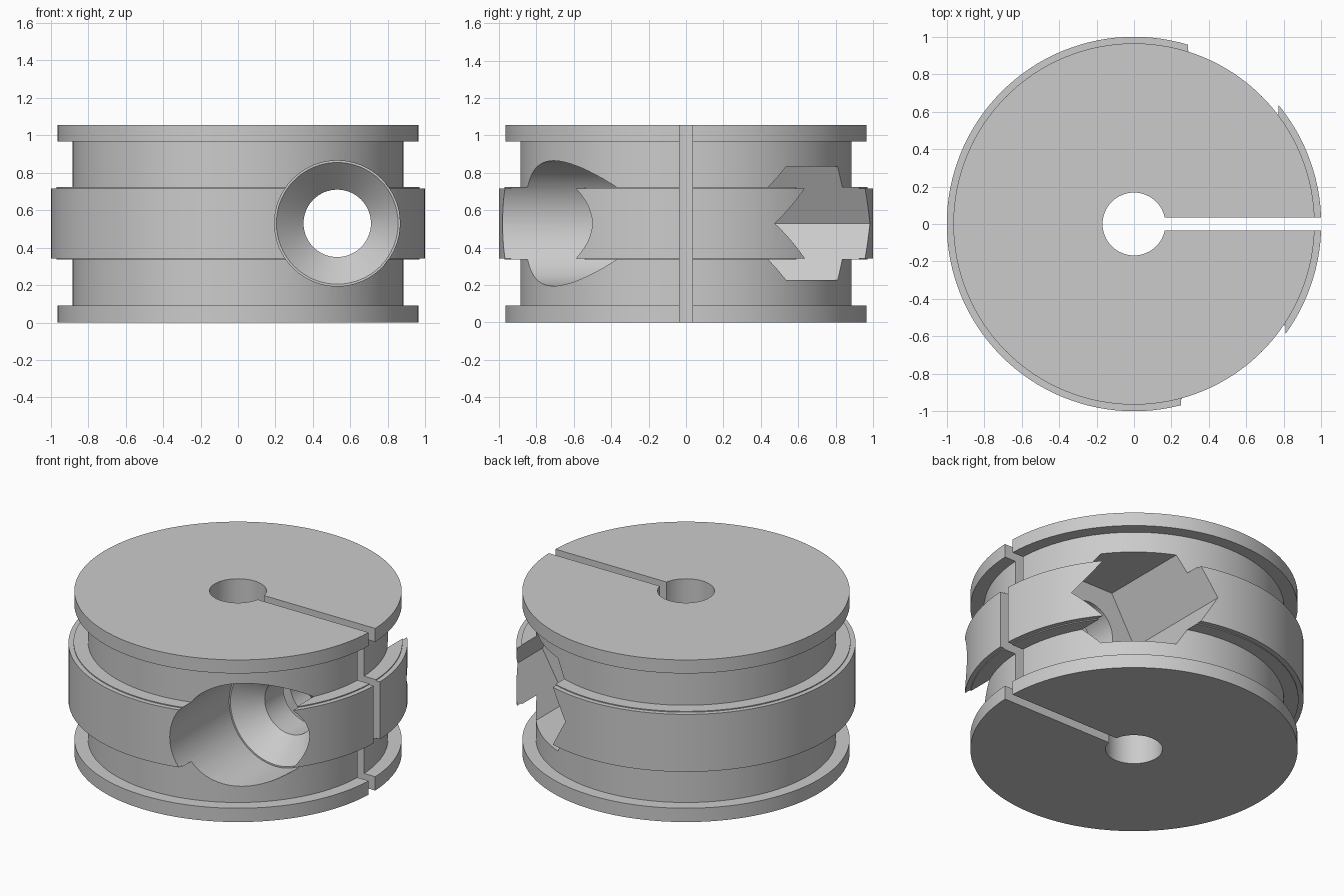
import bpy, bmesh, math
from mathutils import Matrix

cube = bpy.data.objects.get("Cube")
if cube:
    bpy.data.objects.remove(cube, do_unlink=True)

mat = bpy.data.materials.new("plain grey")
mat.use_nodes = True
GREY = (0.6, 0.6, 0.6, 1)
mat.diffuse_color = GREY
mat.node_tree.nodes["Principled BSDF"].inputs["Base Color"].default_value = GREY


def lathe(name, profile, sides, matrix=Matrix(), phase=0.0):
    """Closed solid of revolution about local z from (radius, height) points."""
    bm = bmesh.new()
    rings = []
    for r, z in profile:
        angles = [phase + math.tau * i / sides for i in range(sides)]
        rings.append([bm.verts.new((r * math.cos(a), r * math.sin(a), z)) for a in angles])
    for lo, hi in zip(rings, rings[1:]):
        for i in range(sides):
            j = (i + 1) % sides
            bm.faces.new((lo[i], lo[j], hi[j], hi[i]))
    bm.faces.new(rings[0][::-1])
    bm.faces.new(rings[-1])
    bmesh.ops.transform(bm, matrix=matrix, verts=bm.verts)
    bmesh.ops.recalc_face_normals(bm, faces=bm.faces)
    me = bpy.data.meshes.new(name)
    bm.to_mesh(me)
    bm.free()
    me.materials.append(mat)
    ob = bpy.data.objects.new(name, me)
    bpy.context.collection.objects.link(ob)
    return ob


# Clamp body: end flanges, recessed drum and wide central band
body = lathe("clamp_collar", [
    (0.965, 0), (0.965, 0.09), (0.885, 0.09), (0.885, 0.337), (0.97, 0.337),
    (0.97, 0.343), (1, 0.343), (1, 0.717), (0.97, 0.717), (0.97, 0.723),
    (0.885, 0.723), (0.885, 0.967), (0.965, 0.967), (0.965, 1.055)], 128)

# Cross hole frame: local z runs along +y
across = Matrix.Translation((0.53, 0, 0.53)) @ Matrix.Rotation(-math.pi / 2, 4, 'X')

cutters = [
    # Central shaft bore
    lathe("bore_cutter", [(0.168, -0.2), (0.168, 1.3)], 64),
    # Countersunk screw hole from the front
    lathe("screw_cutter", [(0.335, -1.2), (0.335, -0.37), (0.325, -0.37),
                           (0.18, -0.225), (0.18, 0.6)], 64, across),
    # Hexagonal nut pocket from the back
    lathe("nut_cutter", [(0.35, 0.22), (0.35, 1.2)], 6, across),
    # Clamping slot out to the +x side
    lathe("slot_cutter", [(math.sqrt(0.5), -0.2), (math.sqrt(0.5), 1.3)], 4,
          Matrix.Translation((0.65, 0, 0)) @ Matrix.Diagonal((1.1, 0.068, 1, 1)),
          math.pi / 4),
]

for cutter in cutters:
    cutter.hide_render = True
    mod = body.modifiers.new(cutter.name, 'BOOLEAN')
    mod.operation = 'DIFFERENCE'
    mod.solver = 'EXACT'
    mod.object = cutter

# Bake the cuts, then drop the cutters
bpy.context.view_layer.update()
deps = bpy.context.evaluated_depsgraph_get()
result = bpy.data.meshes.new_from_object(body.evaluated_get(deps))
body.modifiers.clear()
body.data = result
for cutter in cutters:
    bpy.data.objects.remove(cutter, do_unlink=True)

# Smooth round walls, sharp machined edges
bpy.ops.object.select_all(action='DESELECT')
body.select_set(True)
bpy.context.view_layer.objects.active = body
bpy.ops.object.shade_smooth_by_angle(angle=math.radians(25))
